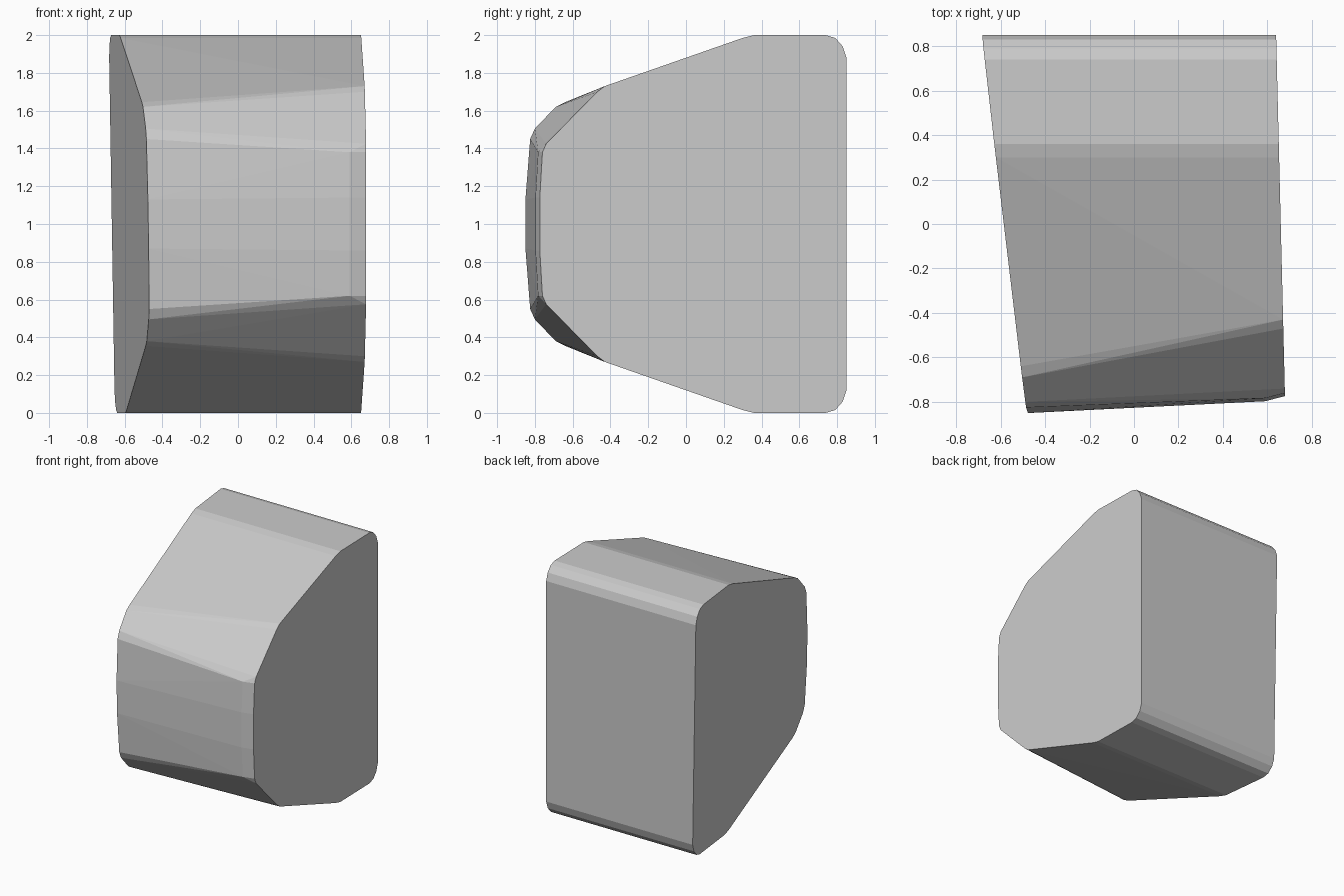
import bpy, bmesh, math

if "Cube" in bpy.data.objects:
    bpy.data.objects.remove(bpy.data.objects["Cube"])

# Upper half outlines (y, z); the lower half is mirrored about z = 1
BACK = [(0.85, 1.88), (0.83, 1.94), (0.79, 1.985), (0.74, 2.0), (0.36, 2.0), (0.30, 1.985)]
LEFT = BACK + [(-0.64, 1.645), (-0.69, 1.62), (-0.80, 1.505), (-0.825, 1.45), (-0.85, 1.13)]
RIGHT = BACK + [(-0.43, 1.73), (-0.47, 1.70), (-0.74, 1.425), (-0.76, 1.38), (-0.774, 1.14)]
FRONT_LIP = [(-0.783, 1.38), (-0.797, 1.14)]


def left_x(y, z):
    # slanted left end
    return -0.5715 - 0.1135 * y - 0.016 * (z - 1)


def right_x(y, z):
    # slightly slanted right end
    return 0.66 - 0.0245 * y


def lip_x(y, z):
    return 0.59


bm = bmesh.new()
for outline, x_of in ((LEFT, left_x), (RIGHT, right_x), (FRONT_LIP, lip_x)):
    for y, z in outline:
        for h in (z, 2 - z):
            bm.verts.new((x_of(y, h), y, h))

# Tapered block as the hull of both ends and the front lip
res = bmesh.ops.convex_hull(bm, input=bm.verts[:])
bmesh.ops.delete(bm, geom=list({g for g in res["geom_interior"] + res["geom_unused"]
                                if isinstance(g, bmesh.types.BMVert)}), context='VERTS')
bmesh.ops.dissolve_limit(bm, angle_limit=math.radians(0.5), verts=bm.verts[:], edges=bm.edges[:])
bmesh.ops.recalc_face_normals(bm, faces=bm.faces[:])

mesh = bpy.data.meshes.new("tapered_block")
bm.to_mesh(mesh)
bm.free()
block = bpy.data.objects.new("tapered_block", mesh)
bpy.context.collection.objects.link(block)

# Plain grey
grey = bpy.data.materials.new("light grey")
grey.diffuse_color = (0.6, 0.6, 0.6, 1)
grey.use_nodes = True
grey.node_tree.nodes["Principled BSDF"].inputs["Base Color"].default_value = grey.diffuse_color
mesh.materials.append(grey)
